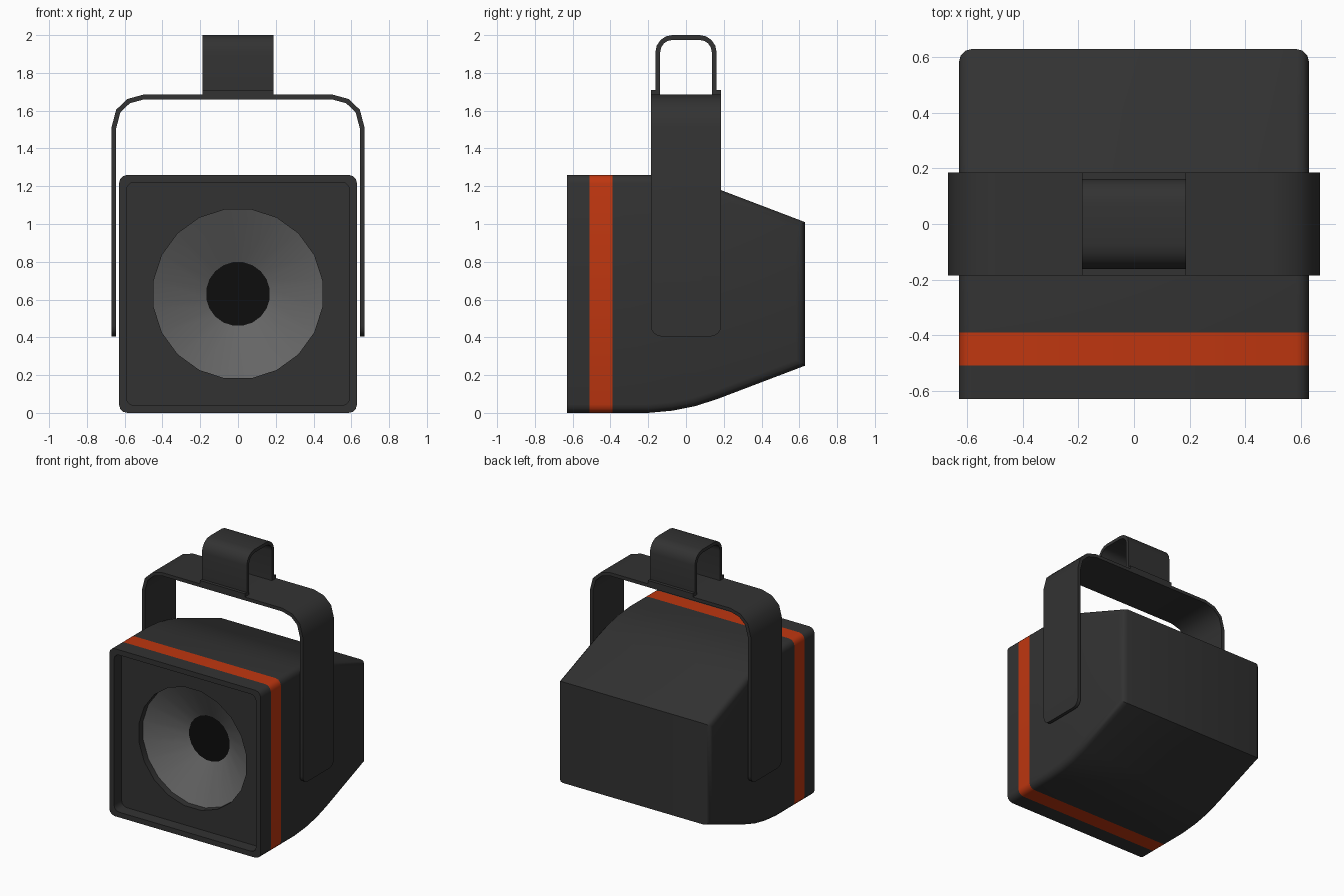
import bpy, bmesh, math
from mathutils import Vector, Matrix

if "Cube" in bpy.data.objects:
    bpy.data.objects.remove(bpy.data.objects["Cube"])


def material(name, rgb):
    m = bpy.data.materials.new(name)
    m.diffuse_color = (*rgb, 1)
    m.use_nodes = True
    m.node_tree.nodes["Principled BSDF"].inputs["Base Color"].default_value = m.diffuse_color
    return m


DARK = material("dark_shell", (0.032, 0.032, 0.032))
ORANGE = material("orange", (0.52, 0.037, 0.005))
GREY = material("cone_grey", (0.13, 0.13, 0.13))
BLACK = material("black", (0.004, 0.004, 0.004))


def finish(name, bm, mats):
    bmesh.ops.recalc_face_normals(bm, faces=bm.faces[:])
    me = bpy.data.meshes.new(name)
    bm.to_mesh(me)
    bm.free()
    for m in mats:
        me.materials.append(m)
    ob = bpy.data.objects.new(name, me)
    bpy.context.collection.objects.link(ob)
    bpy.ops.object.select_all(action='DESELECT')
    ob.select_set(True)
    bpy.context.view_layer.objects.active = ob
    bpy.ops.object.shade_smooth_by_angle(angle=math.radians(32))
    return ob


MID, SIDES, R = 0.63, 20, 0.452   # cone centre height, sides, radius
BAFFLE = -0.54


def ring(bm, r, y):
    return [bm.verts.new((r * math.cos(a), y, MID + r * math.sin(a)))
            for a in (math.tau * (i + 0.5) / SIDES for i in range(SIDES))]


def skin(bm, a, b):
    n = len(a)
    return [bm.faces.new((a[i], a[(i + 1) % n], b[(i + 1) % n], b[i])) for i in range(n)]


# Cabinet: side profile extruded across x
lower = [(-0.63, 0), (-0.2, 0), (-0.07, 0.012), (0.05, 0.036), (0.17, 0.075), (0.63, 0.25)]
profile = lower + [(y, 2 * MID - z) for y, z in reversed(lower)]
bm = bmesh.new()
left, right = [[bm.verts.new((x, y, z)) for y, z in profile] for x in (-0.63, 0.63)]
skin(bm, left, right)
caps = [bm.faces.new(left), bm.faces.new(right)]
bmesh.ops.recalc_face_normals(bm, faces=bm.faces[:])
edges = [e for f in caps for e in f.edges if any(v.co.y > -0.62 for v in e.verts)]
bmesh.ops.bevel(bm, geom=edges, offset=0.045, segments=3, profile=0.5, affect='EDGES')

# Flush orange band around the cabinet
for y in (-0.51, -0.39):
    bmesh.ops.bisect_plane(bm, geom=bm.verts[:] + bm.edges[:] + bm.faces[:],
                           plane_co=(0, y, 0), plane_no=(0, 1, 0))
for f in bm.faces:
    f.material_index = int(-0.51 < f.calc_center_median().y < -0.39)

# Front rim and recessed baffle with a round opening
front = next(f for f in bm.faces if all(v.co.y < -0.629 for v in f.verts))
rim = bmesh.ops.extrude_discrete_faces(bm, faces=[front])['faces'][0]
bmesh.ops.scale(bm, vec=(0.938, 1, 0.938), verts=rim.verts[:],
                space=Matrix.Translation((0, 0, -MID)))
back = bmesh.ops.extrude_discrete_faces(bm, faces=[rim])['faces'][0]
for v in back.verts:
    v.co.y = BAFFLE
border = back.edges[:]
bmesh.ops.delete(bm, geom=[back], context='FACES_ONLY')
hole, inner = ring(bm, R, BAFFLE), ring(bm, R, BAFFLE + 0.05)
skin(bm, hole, inner)
hole_edges = [bm.edges.get((hole[i], hole[i - 1])) for i in range(SIDES)]
bmesh.ops.triangle_fill(bm, edges=border + hole_edges, use_beauty=True, normal=(0, -1, 0))
finish("cabinet", bm, [DARK, ORANGE])

# Loudspeaker cone
bm = bmesh.new()
skin(bm, ring(bm, R, BAFFLE + 0.05), ring(bm, 0.17, -0.34))
cone = finish("speaker_cone", bm, [GREY])

# Centre cap closing the cone
bm = bmesh.new()
bm.faces.new(ring(bm, 0.17, -0.34))
cap = finish("centre_cap", bm, [BLACK])

# Open surfaces face the front
for ob in (cone, cap):
    if ob.data.polygons[0].normal.y > 0:
        ob.data.flip_normals()


def strap(name, half, t, width, place, round_ends=0):
    """Bent sheet: mirrored outer half-path, thickened inward, extruded by width."""
    path = [Vector(p) for p in half]
    path += [Vector((-p.x, p.y)) for p in reversed(path)]
    dirs = [(b - a).normalized() for a, b in zip(path, path[1:])]
    norms = [Vector((-d.y, d.x)) for d in dirs]
    norms = [norms[0]] + norms + [norms[-1]]
    ins = [p + t * (a + b) / (1 + a.dot(b)) for p, a, b in zip(path, norms, norms[1:])]
    bm = bmesh.new()
    loops = []
    for p, q in zip(path, ins):
        loops.append([bm.verts.new(place(c, w)) for c, w in
                      ((p, -width), (p, width), (q, width), (q, -width))])
    for a, b in zip(loops, loops[1:]):
        skin(bm, a, b)
    bm.faces.new(loops[0])
    bm.faces.new(loops[-1])
    if round_ends:
        corners = [bm.edges.get((l[i], l[3 - i])) for l in (loops[0], loops[-1]) for i in (0, 1)]
        bmesh.ops.recalc_face_normals(bm, faces=bm.faces[:])
        bmesh.ops.bevel(bm, geom=corners, offset=round_ends, segments=4,
                        profile=0.5, affect='EDGES')
    return finish(name, bm, [DARK])


# Swivel bracket over the cabinet
strap("bracket", [(0.67, 0.405), (0.67, 1.51), (0.645, 1.605), (0.585, 1.662), (0.5, 1.685)],
      0.025, 0.186, lambda c, w: (c.x, w, c.y), 0.055)

# Hanging clip with small feet
arc = [(0.072 + 0.09 * math.cos(a), 1.91 + 0.09 * math.sin(a))
       for a in (math.radians(22.5 * i) for i in range(5))]
strap("hanging_clip", [(0.186, 1.71), (0.162, 1.71)] + arc,
      0.025, 0.187, lambda c, w: (w, c.x, c.y))
